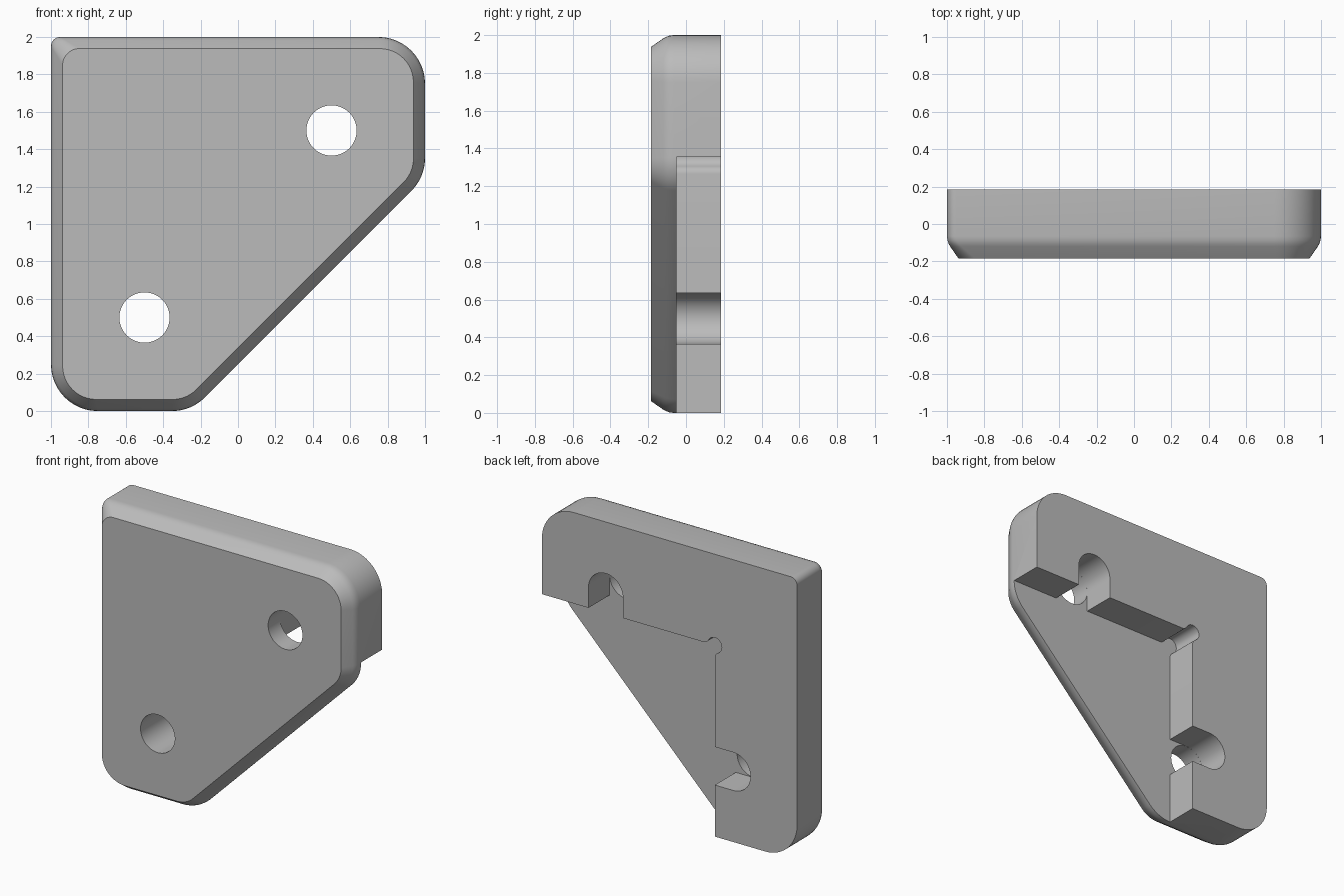
import bpy, bmesh
from math import sin, cos, tan, radians
from mathutils import Vector

if "Cube" in bpy.data.objects:
    bpy.data.objects.remove(bpy.data.objects["Cube"])

FRONT, FLOOR, BACK = -0.185, -0.05, 0.185
EDGE = 1.355          # height of the inner ledge of the bracket
HOLE = 0.135


def arc(cx, cz, r, start, end, n):
    """Points on an arc, angles in degrees."""
    angles = [radians(start + (end - start) * i / n) for i in range(n + 1)]
    return [(cx + r * cos(a), cz + r * sin(a)) for a in angles]


def rounded_outline(corners, inset, n=12):
    """Counter-clockwise polygon, moved inwards, with filleted corners."""
    pts = [Vector(c[0]) for c in corners]
    count, out = len(pts), []
    for i, (p, r_out, r_in) in enumerate(corners):
        a = (pts[i] - pts[i - 1]).normalized()
        b = (pts[(i + 1) % count] - pts[i]).normalized()
        turn = a.angle(b)
        na, nb = Vector((-a.y, a.x)), Vector((-b.y, b.x))
        corner = pts[i] + (na + nb) * inset / (1 + na.dot(nb))
        r = r_out + (r_in - r_out) * inset / 0.062
        centre = corner - a * r * tan(turn / 2) + na * r
        for k in range(n + 1):
            t = turn * k / n
            out.append(centre - na * r * cos(t) + a * r * sin(t))
    return out


def solid(name, loops):
    """Skin a stack of (y, outline) loops and cap both ends."""
    bm = bmesh.new()
    rings = [[bm.verts.new((x, y, z)) for x, z in pts] for y, pts in loops]
    for lo, hi in zip(rings, rings[1:]):
        for i in range(len(lo)):
            j = (i + 1) % len(lo)
            bm.faces.new((lo[i], lo[j], hi[j], hi[i]))
    bm.faces.new(rings[0])
    bm.faces.new(rings[-1][::-1])
    bmesh.ops.recalc_face_normals(bm, faces=bm.faces)
    mesh = bpy.data.meshes.new(name)
    bm.to_mesh(mesh)
    bm.free()
    obj = bpy.data.objects.new(name, mesh)
    bpy.context.collection.objects.link(obj)
    return obj


def cut(target, cutter):
    cutter.hide_render = True
    mod = target.modifiers.new("cut", "BOOLEAN")
    mod.operation, mod.solver, mod.object = "DIFFERENCE", "EXACT", cutter
    bpy.context.view_layer.objects.active = target
    bpy.ops.object.modifier_apply(modifier=mod.name)
    bpy.data.objects.remove(cutter)


# Plate body: corner, outer fillet, fillet on the front face
corners = [((-1, 0), 0.25, 0.18), ((-0.25, 0), 0.25, 0.18),
           ((1, 1.25), 0.25, 0.18), ((1, 2), 0.25, 0.18),
           ((-1, 2), 0.05, 0.09)]
rim = [(FRONT, 0.062), (-0.12, 0.017), (-0.105, 0.009),
       (-0.088, 0.003), (-0.065, 0), (BACK, 0)]
body = solid("corner_bracket", [(y, rounded_outline(corners, d)) for y, d in rim])

# Rear pocket: ledge with a slot and a rounded corner relief, mirrored on the diagonal
half = [(1.5, EDGE), (0.5 + HOLE, EDGE)]
half += arc(0.5, 1.5, HOLE, 0, 180, 24)
half += [(0.5 - HOLE, EDGE)]
half += arc(-0.265, EDGE + 0.046, 0.046, -90, -153, 6)
half += arc(1 - EDGE, EDGE, 0.055, 27, 135, 10)[1:]
mirrored = [(1 - z, 1 - x) for x, z in reversed(half[:-1])]
pocket = half + mirrored + [(1.5, -0.5)]
cut(body, solid("pocket_cutter", [(FLOOR, pocket), (0.5, pocket)]))

# Bolt holes through the front
for x, z in ((0.5, 1.5), (-0.5, 0.5)):
    ring = arc(x, z, HOLE - 0.0005, 0, 352.5, 47)
    cut(body, solid("hole_cutter", [(-0.5, ring), (0, ring)]))

# Plain grey finish
grey = bpy.data.materials.new("grey")
grey.use_nodes = True
colour = (0.5, 0.5, 0.5, 1)
grey.diffuse_color = colour
grey.node_tree.nodes["Principled BSDF"].inputs["Base Color"].default_value = colour
body.data.materials.clear()
body.data.materials.append(grey)

bpy.ops.object.select_all(action="DESELECT")
body.select_set(True)
bpy.context.view_layer.objects.active = body
bpy.ops.object.shade_smooth_by_angle(angle=radians(28))
